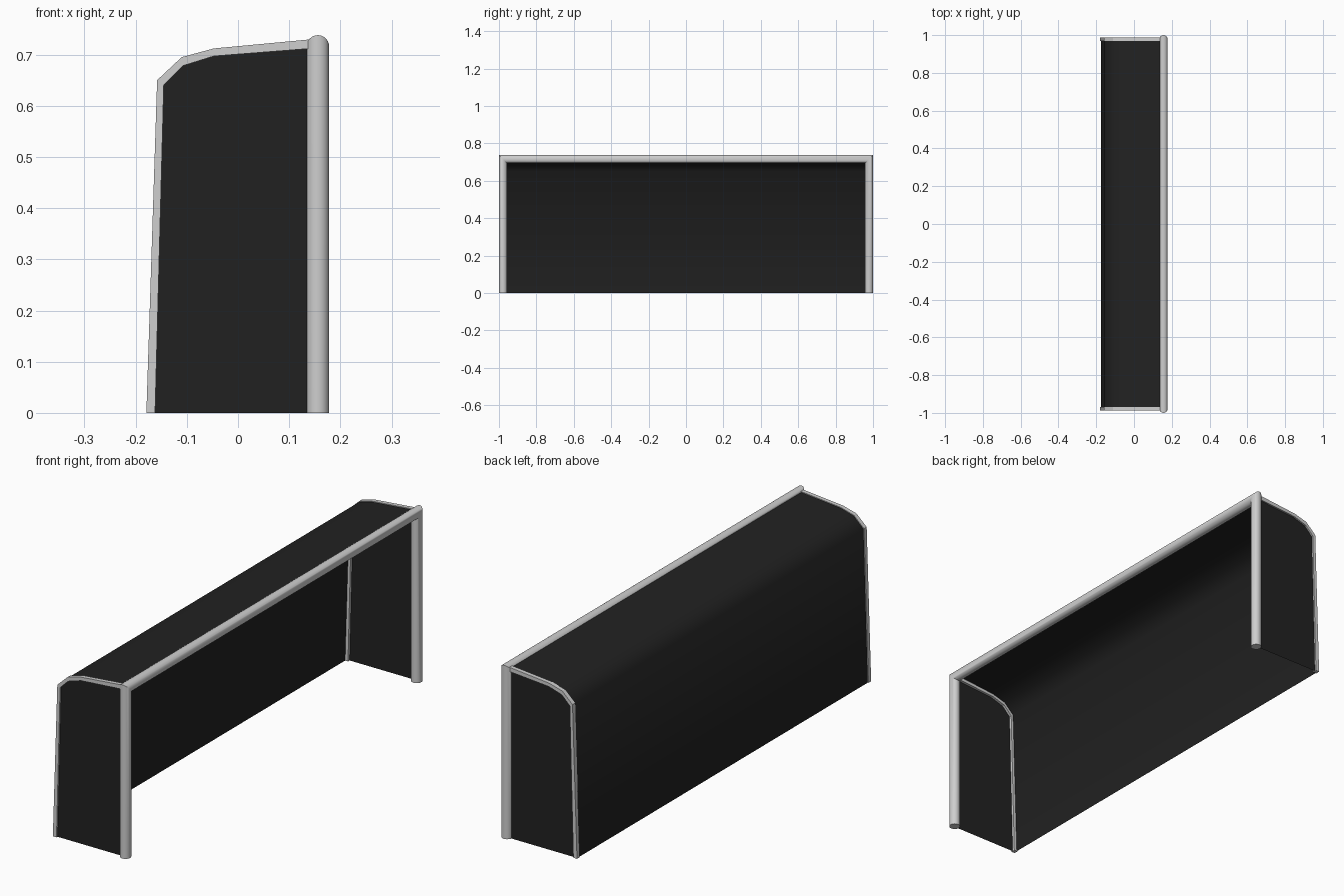
import bpy, bmesh, math

if "Cube" in bpy.data.objects:
    bpy.data.objects.remove(bpy.data.objects["Cube"])


def material(name, c):
    m = bpy.data.materials.new(name)
    m.diffuse_color = (c, c, c, 1)
    m.use_nodes = True
    m.node_tree.nodes["Principled BSDF"].inputs["Base Color"].default_value = m.diffuse_color
    return m


METAL = material("light grey metal", 0.62)
NET = material("black net", 0.0155)


def make(name, bm, mat, angle=None):
    bmesh.ops.recalc_face_normals(bm, faces=bm.faces)
    me = bpy.data.meshes.new(name)
    bm.to_mesh(me)
    bm.free()
    me.materials.append(mat)
    ob = bpy.data.objects.new(name, me)
    bpy.context.collection.objects.link(ob)
    if angle:
        bpy.ops.object.select_all(action='DESELECT')
        ob.select_set(True)
        bpy.context.view_layer.objects.active = ob
        bpy.ops.object.shade_smooth_by_angle(angle=math.radians(angle))
    return ob


# Side profile of the rear frame (x, z), outer and inner edge
OUTER = [(-0.179, 0), (-0.158, 0.65), (-0.11, 0.695), (-0.047, 0.712), (0.145, 0.73)]
INNER = [(-0.162, 0), (-0.145, 0.641), (-0.108, 0.678), (-0.047, 0.697), (0.145, 0.712)]


def between(t):
    return [(a[0] + (b[0] - a[0]) * t, a[1] + (b[1] - a[1]) * t)
            for a, b in zip(OUTER, INNER)]


# Front goal frame: round tube with mitred corners
R, X, H, W, N = 0.022, 0.156, 0.716, 0.978, 24
bm = bmesh.new()
rings = []
for y, z, oy, oz in [(-W, 0, -1, 0), (-W, H, -1, 1), (W, H, 1, 1), (W, 0, 1, 0)]:
    ring = []
    for i in range(N):
        a = math.tau * i / N
        b = R * math.sin(a)
        ring.append(bm.verts.new((X + R * math.cos(a), y + oy * b, z + oz * b)))
    rings.append(ring)
for r, s in zip(rings, rings[1:]):
    for i in range(N):
        j = (i + 1) % N
        bm.faces.new((r[i], r[j], s[j], s[i]))
bm.faces.new(rings[0])
bm.faces.new(rings[-1])
make("goal_posts_and_crossbar", bm, METAL, 40)

# Rear support bars and side nets, one per end
for side, label in ((-1, "front"), (1, "back")):
    bm = bmesh.new()
    rows = [[bm.verts.new((x, side * y, z)) for x, z in pts]
            for y, pts in ((0.97, OUTER), (0.988, OUTER), (0.988, INNER), (0.97, INNER))]
    for k in range(4):
        a, b = rows[k], rows[(k + 1) % 4]
        for i in range(len(OUTER) - 1):
            bm.faces.new((a[i], a[i + 1], b[i + 1], b[i]))
    for i in (0, -1):
        bm.faces.new([r[i] for r in rows])
    make(label + "_support_bar", bm, METAL)

    bm = bmesh.new()
    outline = between(0.5) + [(0.145, 0)]
    bm.faces.new([bm.verts.new((x, side * 0.981, z)) for x, z in outline])
    make(label + "_side_net", bm, NET)

# Back and roof net: one sheet following the support bars
bm = bmesh.new()
a, b = ([bm.verts.new((x, y, z)) for x, z in between(0.2)] for y in (-0.975, 0.975))
for i in range(len(a) - 1):
    bm.faces.new((a[i], a[i + 1], b[i + 1], b[i]))
make("back_and_roof_net", bm, NET, 60)
